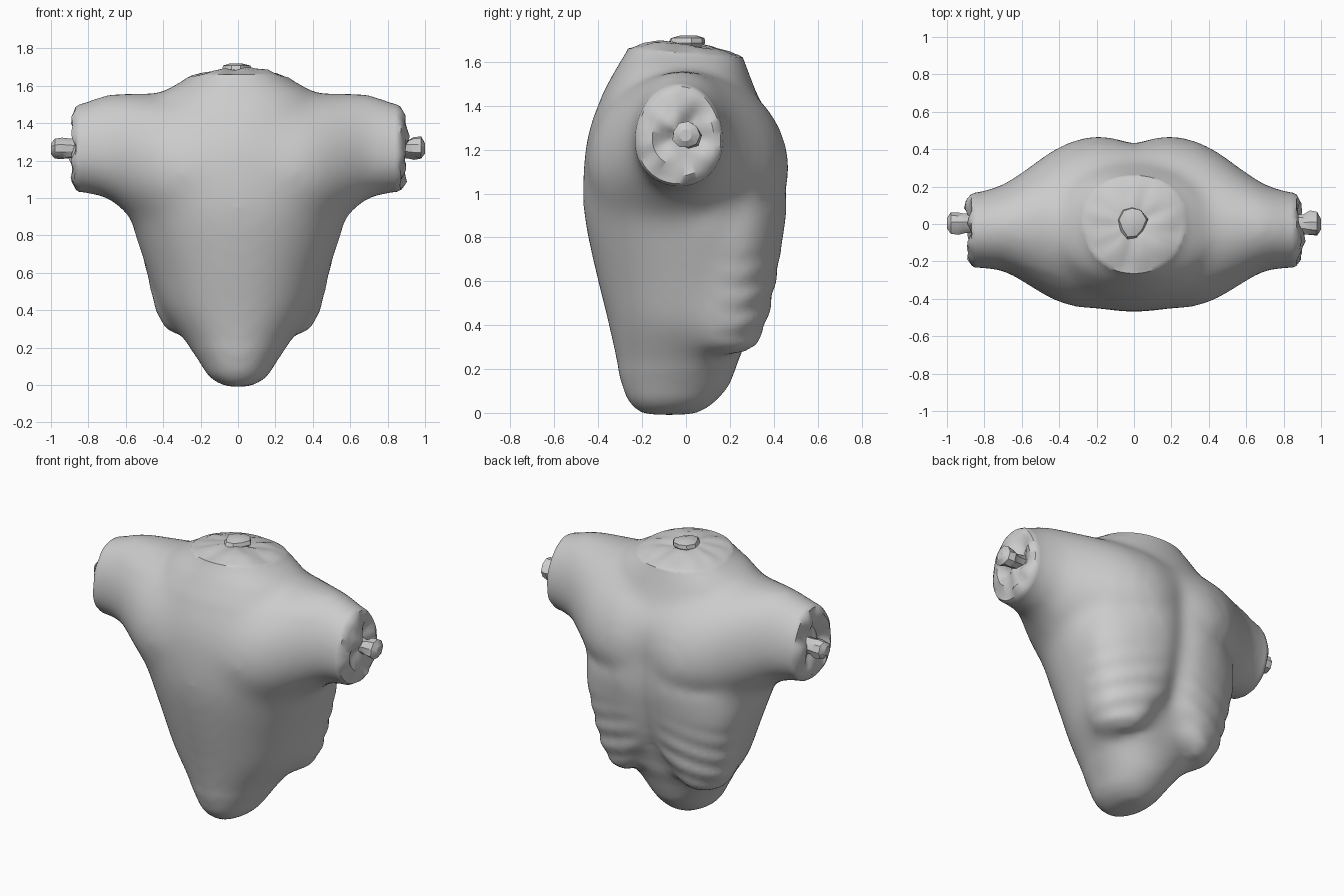
import bpy, bmesh, math
from mathutils import Vector, noise

if "Cube" in bpy.data.objects:
    bpy.data.objects.remove(bpy.data.objects["Cube"])


def power(v, p):
    return math.copysign(abs(v) ** p, v)


def loft(bm, rings):
    """Skin a list of point rings and close both ends."""
    rows = [[bm.verts.new(p) for p in ring] for ring in rings]
    n = len(rows[0])
    for a, b in zip(rows, rows[1:]):
        for i in range(n):
            bm.faces.new((a[i], a[(i + 1) % n], b[(i + 1) % n], b[i]))
    bm.faces.new(rows[0][::-1])
    bm.faces.new(rows[-1])


def oval(a0, a1, b0, b1, exp=2.2, widest=.5, n=48):
    """Superellipse in the box a0..a1 by b0..b1; 'widest' places its broadest line."""
    out = []
    c = b0 + (b1 - b0) * widest
    for i in range(n):
        t = 2 * math.pi * i / n
        s = power(math.sin(t), 2 / exp)
        out.append(((a0 + a1) / 2 + (a1 - a0) / 2 * power(math.cos(t), 2 / exp),
                    c + s * ((b1 - c) if s > 0 else (c - b0))))
    return out


def relax(bm, verts, times):
    for _ in range(times):
        bmesh.ops.smooth_vert(bm, verts=verts, factor=.5,
                              use_axis_x=True, use_axis_y=True, use_axis_z=True)


def cut_stump(bm, co, normal, steps, rough):
    """Slice the body flat and close the cut with an uneven fleshy cap."""
    no = Vector(normal).normalized()
    co = Vector(co)
    bmesh.ops.bisect_plane(bm, geom=bm.verts[:] + bm.edges[:] + bm.faces[:],
                           plane_co=co, plane_no=no, clear_outer=True)
    edges = [e for e in bm.edges if e.is_boundary]
    rim = list({v for e in edges for v in e.verts})
    mid = sum((v.co for v in rim), Vector()) / len(rim)
    last = 1.0
    for scale, height in steps:
        ext = bmesh.ops.extrude_edge_only(bm, edges=edges)["geom"]
        edges = [g for g in ext if isinstance(g, bmesh.types.BMEdge)]
        amount = rough * min(1, (1 - scale) * 4)
        for v in [g for g in ext if isinstance(g, bmesh.types.BMVert)]:
            d = v.co - mid
            flat = (d - no * d.dot(no)) * (scale / last)
            v.co = mid + flat + no * (height + amount * noise.noise((mid + flat) * 11))
        last = scale
    bmesh.ops.holes_fill(bm, edges=edges)


def finish(bm, name, angle=35):
    bmesh.ops.recalc_face_normals(bm, faces=bm.faces[:])
    me = bpy.data.meshes.new(name)
    bm.to_mesh(me)
    bm.free()
    ob = bpy.data.objects.new(name, me)
    bpy.context.collection.objects.link(ob)
    bpy.ops.object.select_all(action='DESELECT')
    ob.select_set(True)
    bpy.context.view_layer.objects.active = ob
    bpy.ops.object.shade_smooth_by_angle(angle=math.radians(angle))
    return ob


bm = bmesh.new()

# trunk: z, half width, front y, rear y, broadest line
trunk = [(-.01, .07, -.21, .05, .5), (.04, .16, -.265, .13, .5), (.12, .205, -.295, .2, .54),
         (.25, .295, -.325, .245, .62), (.4, .41, -.355, .30, .66), (.6, .48, -.405, .38, .64),
         (.8, .55, -.45, .43, .6), (.95, .59, -.475, .46, .55), (1.15, .59, -.47, .45, .5),
         (1.3, .57, -.445, .40, .5), (1.45, .5, -.385, .325, .5), (1.57, .4, -.32, .28, .5),
         (1.65, .255, -.27, .25, .5), (1.75, .2, -.23, .23, .5)]
loft(bm, [[(x, y, z) for x, y in oval(-w, w, f, b, 2.1, c)] for z, w, f, b, c in trunk])

# ribcage overhanging the belly, with an arch at the middle of its lower rim
ribs = [(.26, .31, .02, .30), (.30, .395, -.02, .35), (.4, .445, -.06, .39),
        (.6, .49, -.08, .425), (.8, .535, -.12, .45), (.95, .53, -.15, .46)]
loft(bm, [[(x, y, z + max(0, .95 - z) * .42 * max(0, 1 - abs(x) / .22))
           for x, y in oval(-w, w, f, b, 2.4)] for z, w, f, b in ribs])

# shoulders and arms: x, front y, rear y, bottom z, top z
arm = [(.0, -.45, .45, .80, 1.56), (.2, -.455, .465, .80, 1.56), (.34, -.45, .44, .80, 1.56),
       (.45, -.405, .385, .82, 1.56), (.6, -.31, .275, .92, 1.56), (.7, -.25, .21, 1.0, 1.555),
       (.83, -.235, .17, 1.03, 1.51), (.97, -.235, .165, 1.03, 1.47)]
sides = [(-r[0],) + r[1:] for r in arm[:0:-1]] + arm
loft(bm, [[(x, y, z) for y, z in oval(f, b, lo, hi, 2, .43)] for x, f, b, lo, hi in sides])

# fuse the masses into one skin, softest on the plain front side
body = finish(bm, "torso")
mod = body.modifiers.new("fuse", 'REMESH')
mod.mode = 'VOXEL'
mod.voxel_size = .025
bpy.ops.object.modifier_apply(modifier=mod.name)
bm = bmesh.new()
bm.from_mesh(body.data)
bpy.data.objects.remove(body)
relax(bm, bm.verts[:], 10)
relax(bm, [v for v in bm.verts if v.co.y < .06 and .2 < v.co.z < 1.45 and abs(v.co.x) < .75], 25)
relax(bm, bm.verts[:], 2)

# chest muscles, middle groove and faint rib ridges on the rear side
for v in bm.verts:
    x, y, z = v.co
    if y < .04:
        continue
    k = min(1, (y - .04) / .15)
    span = math.exp(-((z - .85) / .4) ** 4)
    v.co.y -= k * span * .024 * math.exp(-(x / .08) ** 2)
    v.co.y += k * .012 * math.exp(-((abs(x) - .22) / .14) ** 2 - ((z - 1.0) / .18) ** 2)
    if abs(x) > .05 and .28 < z < .8:
        fade = min(1, max(0, y - .12) / .15) * min(1, (.8 - z) / .25) * min(1, (abs(x) - .05) / .08)
        out = .005 * fade * math.sin(2 * math.pi * (z + .3 * abs(x)) / .125)
        v.co += Vector((x, y, 0)).normalized() * out

# cut arms and neck
flesh = [(.95, .02), (.8, .035), (.6, .03), (.4, .025), (.2, .03), (.03, .03)]
for s in (-1, 1):
    cut_stump(bm, (s * .85, 0, 1.26), (s, 0, 0), flesh, .05)
cut_stump(bm, (0, 0, 1.64), (0, .08, 1),
          [(.93, .008), (.75, .025), (.5, .04), (.25, .04), (.03, .04)], .025)
finish(bm, "torso", 40)


def bone(name, start, end, radius, squash=1):
    """Short, chipped bone end poking out of a cut."""
    a, b = Vector(start), Vector(end)
    d = (b - a).normalized()
    u = Vector((0, 1, 0))
    w = d.cross(u)
    bm = bmesh.new()
    rings = []
    for t, r in ((0, .85), (.45, .85), (.65, 1.05), (.88, .95), (1, .45)):
        ring = []
        for i in range(9):
            q = 2 * math.pi * i / 9
            p = a.lerp(b, t) + (u * math.cos(q) + w * math.sin(q) * squash) * r * radius
            ring.append(p + (p - a.lerp(b, t)) * .35 * noise.noise(p * 14))
        rings.append(ring)
    loft(bm, rings)
    finish(bm, name, 30)


# bone ends
bone("left_arm_bone", (-.83, 0, 1.265), (-1, 0, 1.265), .06)
bone("right_arm_bone", (.83, 0, 1.265), (1, 0, 1.265), .06)
bone("neck_bone", (-.01, 0, 1.62), (-.01, .01, 1.72), .085, .85)
